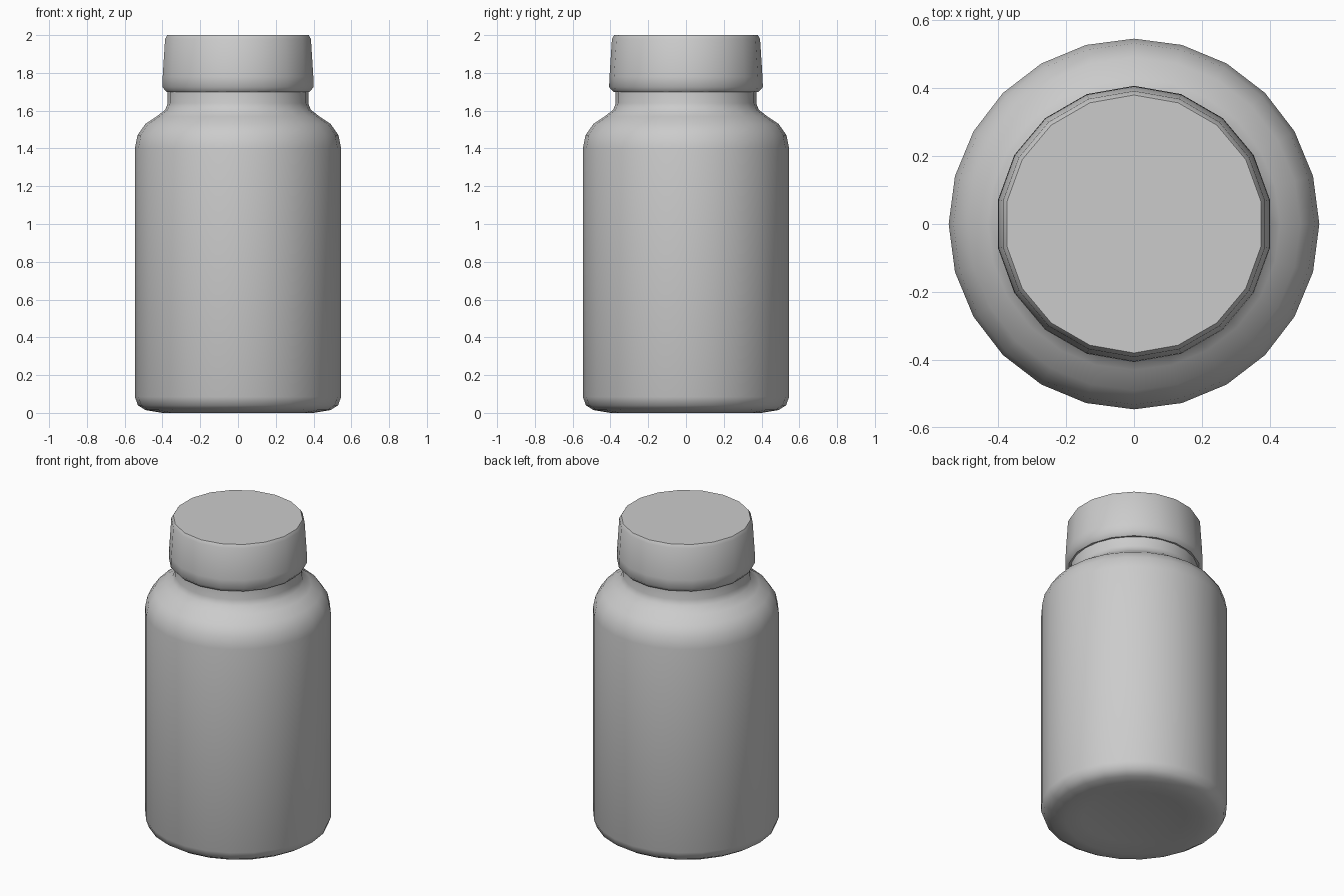
import bpy, math

if "Cube" in bpy.data.objects:
    bpy.data.objects.remove(bpy.data.objects["Cube"])

grey = bpy.data.materials.new("plain_grey")
grey.diffuse_color = (0.6, 0.6, 0.6, 1)
grey.use_nodes = True
grey.node_tree.nodes["Principled BSDF"].inputs["Base Color"].default_value = grey.diffuse_color


def lathe(name, profile, sides, angle, turn=0.0):
    """Spin (radius, z) points about z; radius 0 makes a pole."""
    verts, rings, faces = [], [], []
    for r, z in profile:
        start = len(verts)
        n = 1 if r == 0 else sides
        for i in range(n):
            a = 2 * math.pi * i / sides + turn
            verts.append((r * math.cos(a), r * math.sin(a), z))
        rings.append((start, n))
    for (a, na), (b, nb) in zip(rings, rings[1:]):
        for i in range(sides):
            j = (i + 1) % sides
            if na == 1:
                faces.append((a, b + j, b + i))
            elif nb == 1:
                faces.append((a + i, a + j, b))
            else:
                faces.append((a + i, a + j, b + j, b + i))
    mesh = bpy.data.meshes.new(name)
    mesh.from_pydata(verts, [], faces)
    mesh.materials.append(grey)
    ob = bpy.data.objects.new(name, mesh)
    bpy.context.collection.objects.link(ob)
    bpy.ops.object.select_all(action='DESELECT')
    ob.select_set(True)
    bpy.context.view_layer.objects.active = ob
    bpy.ops.object.shade_smooth_by_angle(angle=math.radians(angle))
    return ob


# Jar body: slightly dished base, straight wall, rounded shoulder and neck
lathe("jar_body", [
    (0, 0.035), (0.30, 0.02), (0.40, 0.0), (0.49, 0.015), (0.53, 0.04),
    (0.546, 0.085), (0.546, 1.40), (0.532, 1.47), (0.49, 1.53),
    (0.43, 1.57), (0.385, 1.605), (0.372, 1.64), (0.372, 1.74), (0, 1.74),
], 24, 50)

# Screw cap: tapered wall with a small bevel at the top rim
lathe("cap", [
    (0, 1.71), (0.385, 1.70), (0.407, 1.725), (0.405, 1.78),
    (0.392, 1.98), (0.380, 2.0), (0, 2.0),
], 18, 50, math.radians(10))
